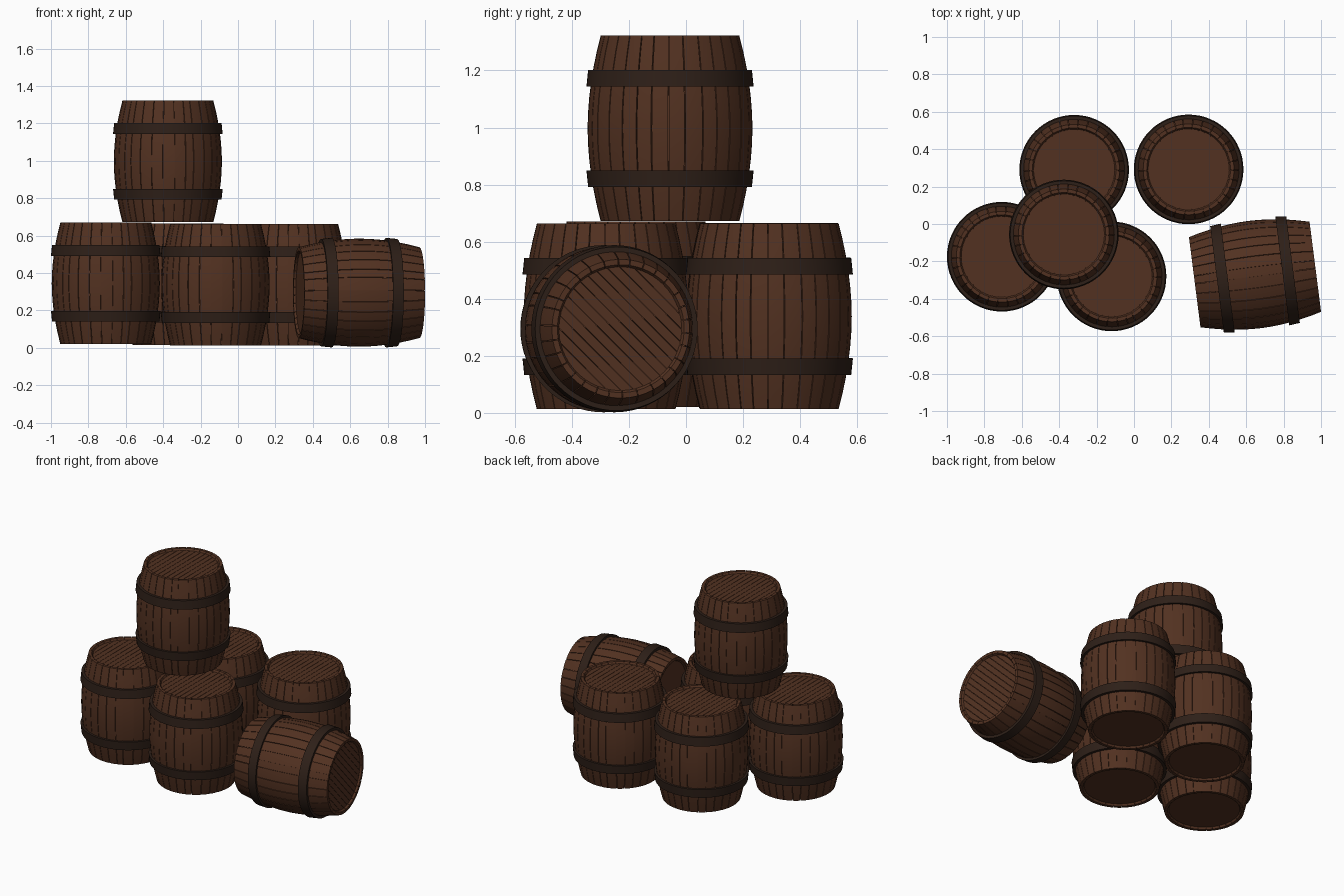
import bpy, bmesh, math, random
from mathutils import Matrix

if "Cube" in bpy.data.objects:
    bpy.data.objects.remove(bpy.data.objects["Cube"])

random.seed(4)


def material(name, col):
    m = bpy.data.materials.new(name)
    m.diffuse_color = (*col, 1)
    m.use_nodes = True
    m.node_tree.nodes["Principled BSDF"].inputs["Base Color"].default_value = m.diffuse_color
    return m


WOOD = material("wood", (0.085, 0.031, 0.015))
IRON = material("dark_iron", (0.027, 0.014, 0.009))


def finish(bm, name, mat):
    bmesh.ops.recalc_face_normals(bm, faces=bm.faces)
    me = bpy.data.meshes.new(name)
    bm.to_mesh(me)
    bm.free()
    me.materials.append(mat)
    ob = bpy.data.objects.new(name, me)
    bpy.context.collection.objects.link(ob)
    return ob


def sweep(bm, loop, angles, closed=False):
    """Sweep a closed (radius, z) loop through the angles."""
    rings = [[bm.verts.new((r * math.cos(a), r * math.sin(a), z)) for r, z in loop]
             for a in angles]
    n = len(loop)
    pairs = list(zip(rings, rings[1:]))
    if closed:
        pairs.append((rings[-1], rings[0]))
    for p, q in pairs:
        for i in range(n):
            j = (i + 1) % n
            bm.faces.new((p[i], p[j], q[j], q[i]))
    if not closed:
        bm.faces.new(rings[0])
        bm.faces.new(rings[-1])


H = 0.325


def belly(z):
    # bulging side radius
    return 0.243 + 0.046 * (1 - abs(z / H) ** 1.9)


# Staves: separate curved boards with fine gaps
def make_staves(count=30):
    bm = bmesh.new()
    zs = [H * (i / 6 - 1) for i in range(13)]
    outer = [(belly(z), z) for z in zs]
    inner = [(0.224, H), (0.213, H - 0.018), (0.213, -H + 0.018), (0.224, -H)]
    edges = [2 * math.pi * (i + random.uniform(-0.15, 0.15)) / count for i in range(count)]
    edges.append(edges[0] + 2 * math.pi)
    for a, b in zip(edges, edges[1:]):
        g = 0.006
        sweep(bm, outer + inner, [a + g, (a + b) / 2, b - g])
    # backing shell closes the gaps between boards
    back = [(r - 0.007, z * 0.985) for r, z in outer]
    sweep(bm, back + [(0.215, H - 0.018), (0.215, -H + 0.018)],
          [2 * math.pi * i / 48 for i in range(48)], True)
    return finish(bm, "staves", WOOD)


# Two iron bands following the belly
def make_hoops():
    bm = bmesh.new()
    for s in (-1, 1):
        zi, zo = 0.147 * s, 0.205 * s
        sweep(bm, [(0.293, zi), (0.287, zo), (0.258, zo), (0.262, zi)],
              [2 * math.pi * i / 64 for i in range(64)], True)
    return finish(bm, "hoops", IRON)


# Planked lid, strips cut to the circle
def make_lid(count=13, r=0.219):
    bm = bmesh.new()
    for i in range(count):
        x0 = r * (2 * i / count - 1) + 0.001
        x1 = r * (2 * (i + 1) / count - 1) - 0.001
        xs = [x0 + (x1 - x0) * k / 3 for k in range(4)]
        rim = [(x, math.sqrt(r * r - x * x)) for x in xs]
        rim += [(x, -y) for x, y in reversed(rim)]
        top = [bm.verts.new((x, y, H - 0.012)) for x, y in rim]
        low = [bm.verts.new((x, y, H - 0.03)) for x, y in rim]
        bm.faces.new(top)
        bm.faces.new(low[::-1])
        for k in range(len(rim)):
            j = (k + 1) % len(rim)
            bm.faces.new((top[k], low[k], low[j], top[j]))
    # board under the planks
    bmesh.ops.create_circle(bm, cap_ends=True, segments=48, radius=r,
                            matrix=Matrix.Translation((0, 0, H - 0.02)))
    return finish(bm, "lid", WOOD)


# Plain bottom disc
def make_bottom():
    bm = bmesh.new()
    bmesh.ops.create_cone(bm, cap_ends=True, segments=48, radius1=0.219, radius2=0.219,
                          depth=0.015, matrix=Matrix.Translation((0, 0, -H + 0.02)))
    return finish(bm, "bottom", WOOD)


parts = [make_staves(), make_hoops(), make_lid(), make_bottom()]
for p in parts:
    p.select_set(True)
bpy.context.view_layer.objects.active = parts[0]
bpy.ops.object.shade_smooth_by_angle(angle=math.radians(30))


def upright(x, y, z):
    return Matrix.Translation((x, y, z + H))


# Four on the ground, one stacked, one lying on its side
placements = {
    "barrel_back_left": upright(-0.32, 0.29, 0.015),
    "barrel_back_right": upright(0.292, 0.292, 0.013),
    "barrel_left": upright(-0.707, -0.175, 0.02),
    "barrel_front": upright(-0.12, -0.28, 0.013),
    "barrel_stacked": upright(-0.375, -0.056, 0.672),
    "barrel_fallen": Matrix.Translation((0.647, -0.27, 0.295))
    @ Matrix.Rotation(math.radians(7.3), 4, 'Z')
    @ Matrix.Rotation(math.radians(90), 4, 'Y')
    @ Matrix.Rotation(math.radians(-45), 4, 'Z'),
}
for n, (name, mat) in enumerate(placements.items()):
    for p in parts:
        ob = p if n == 0 else bpy.data.objects.new("", p.data)
        if n:
            bpy.context.collection.objects.link(ob)
        ob.name = f"{name}_{p.data.name}"
        ob.matrix_world = mat
